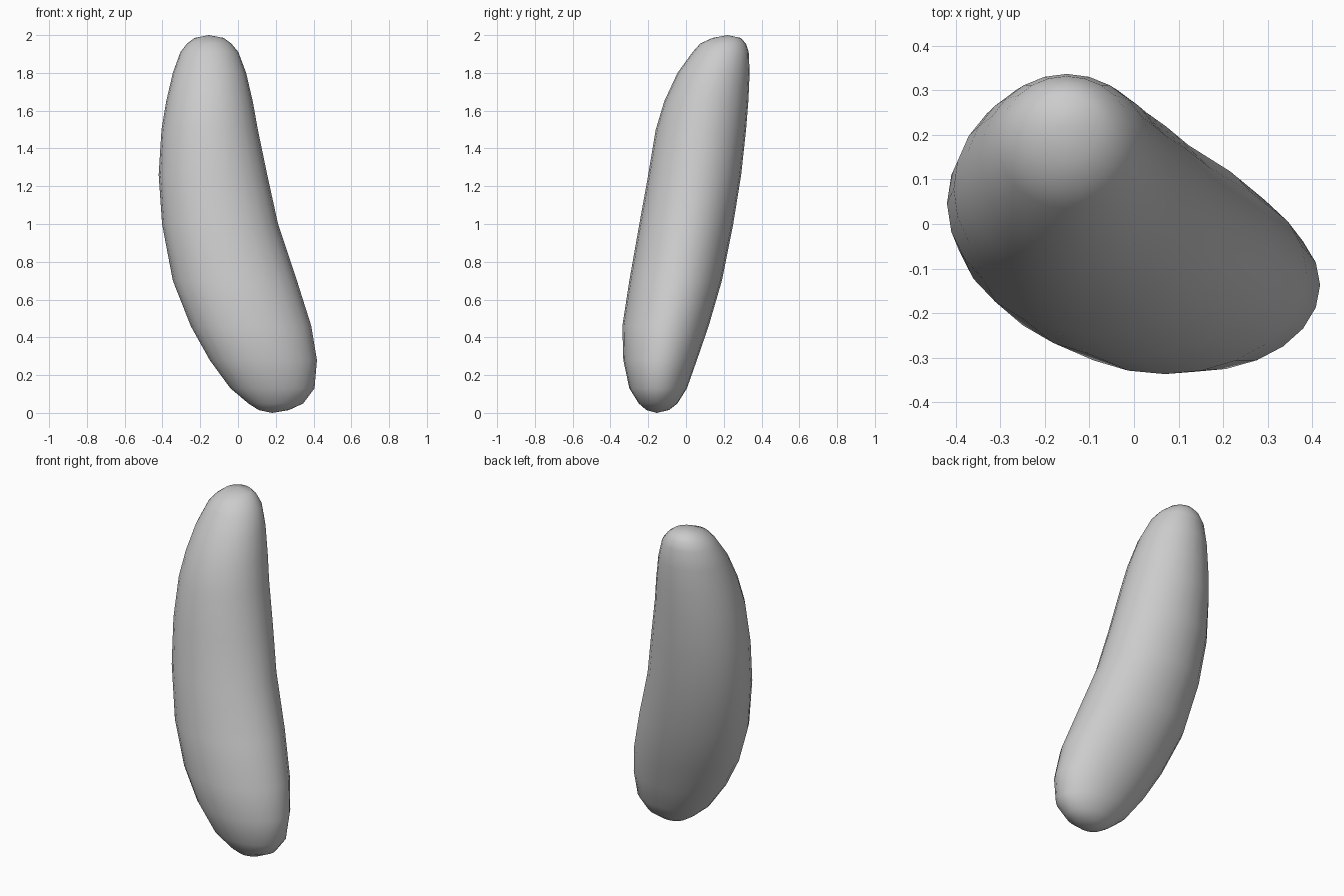
import bpy, bmesh, math

if "Cube" in bpy.data.objects:
    bpy.data.objects.remove(bpy.data.objects["Cube"])

SIDES = 24
# Elliptical cross-sections: height, x min, x max, y min, y max
SECTIONS = [
    (0.015, 0.11, 0.27, -0.21, -0.09),
    (0.05, 0.055, 0.345, -0.25, -0.045),
    (0.13, -0.04, 0.405, -0.30, 0.005),
    (0.28, -0.15, 0.418, -0.332, 0.058),
    (0.46, -0.25, 0.388, -0.337, 0.12),
    (0.70, -0.345, 0.312, -0.30, 0.19),
    (1.00, -0.402, 0.212, -0.247, 0.25),
    (1.26, -0.42, 0.155, -0.20, 0.292),
    (1.50, -0.405, 0.105, -0.16, 0.318),
    (1.65, -0.38, 0.078, -0.115, 0.33),
    (1.80, -0.345, 0.043, -0.045, 0.337),
    (1.91, -0.305, 0.002, 0.035, 0.332),
    (1.955, -0.27, -0.035, 0.075, 0.317),
    (1.985, -0.23, -0.075, 0.14, 0.29),
]
BOTTOM, TOP = (0.18, -0.155, 0.0), (-0.155, 0.22, 2.0)

bm = bmesh.new()

# Rings up the leaning, curved body
rings = []
for z, x0, x1, y0, y1 in SECTIONS:
    ring = []
    for i in range(SIDES):
        a = math.tau * i / SIDES
        ring.append(bm.verts.new(((x0 + x1) / 2 + (x1 - x0) / 2 * math.cos(a),
                                  (y0 + y1) / 2 + (y1 - y0) / 2 * math.sin(a), z)))
    rings.append(ring)

# Side walls and rounded end tips
low, high = bm.verts.new(BOTTOM), bm.verts.new(TOP)
for i in range(SIDES):
    j = (i + 1) % SIDES
    for a, b in zip(rings, rings[1:]):
        bm.faces.new((a[i], a[j], b[j], b[i]))
    bm.faces.new((low, rings[0][j], rings[0][i]))
    bm.faces.new((high, rings[-1][i], rings[-1][j]))

bmesh.ops.recalc_face_normals(bm, faces=bm.faces[:])
for f in bm.faces:
    f.smooth = True
mesh = bpy.data.meshes.new("bean_body")
bm.to_mesh(mesh)
bm.free()
body = bpy.data.objects.new("bean_body", mesh)
bpy.context.collection.objects.link(body)
